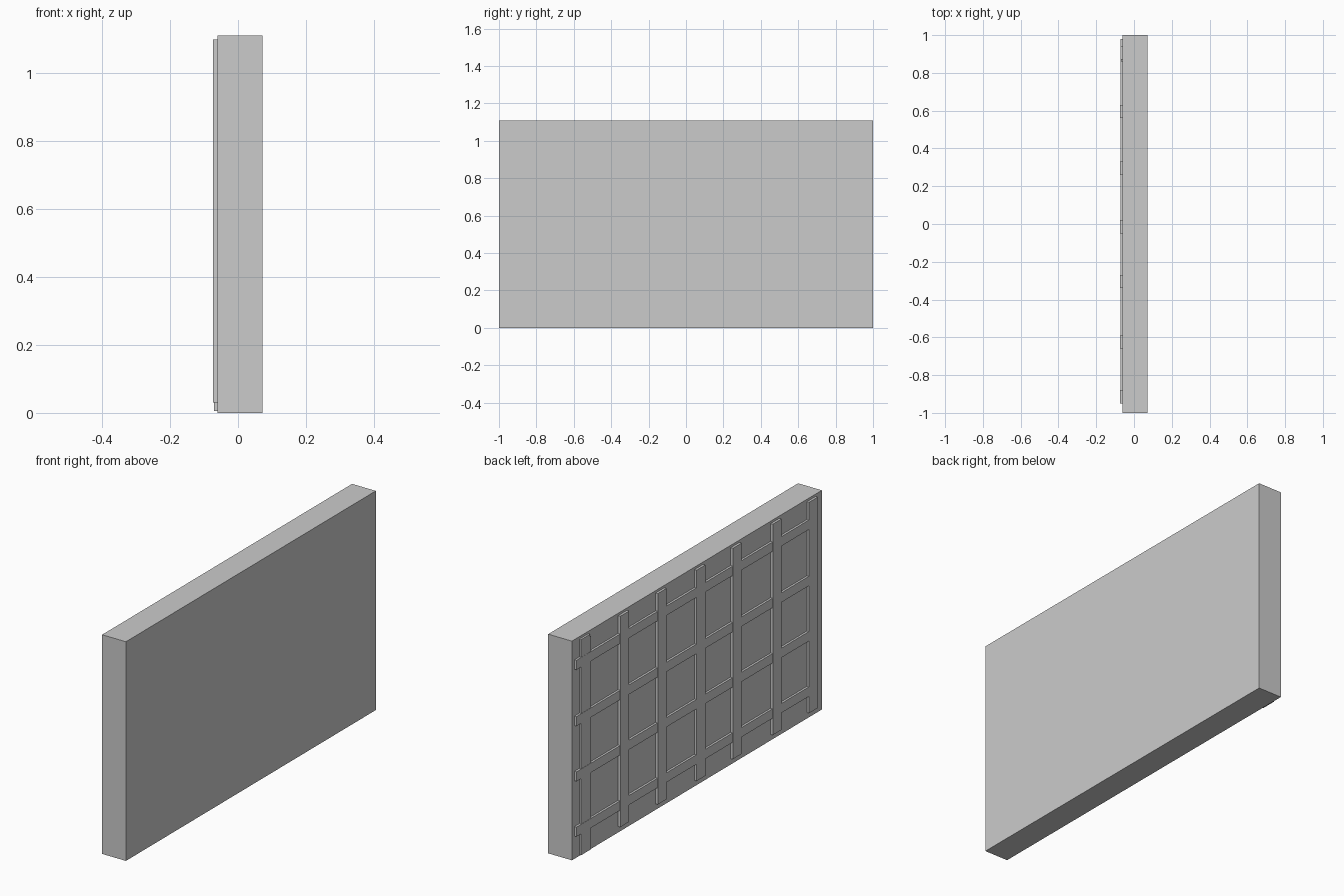
import bpy

if "Cube" in bpy.data.objects:
    bpy.data.objects.remove(bpy.data.objects["Cube"])


def box(name, x, y, z):
    """Axis-aligned box from (min, max) ranges."""
    bpy.ops.mesh.primitive_cube_add(size=1, location=[(a + b) / 2 for a, b in (x, y, z)])
    ob = bpy.context.object
    ob.name = name
    ob.scale = [b - a for a, b in (x, y, z)]
    bpy.ops.object.transform_apply(location=False, rotation=False, scale=True)
    return ob


BACK = -0.061   # face of the slab that carries the lattice

# Main slab
box("wall_panel", (BACK, 0.072), (-1, 1), (0, 1.11))

# Upright lattice strips
for i, y in enumerate((-0.95, -0.66, -0.34, -0.05, 0.26, 0.56)):
    box(f"upright_strip_{i}", (-0.073, BACK + 0.002), (y, y + 0.07), (0.03, 1.098))

# Wider end strip, reaching almost to the bottom edge
box("end_strip", (-0.070, BACK + 0.002), (0.86, 0.94), (0.005, 1.085))
box("end_strip_cap", (-0.071, BACK + 0.002), (0.87, 0.94), (0.03, 1.098))

# Horizontal lattice strips
for i, z in enumerate((0.115, 0.395, 0.675, 0.96)):
    box(f"cross_strip_{i}", (-0.072, BACK + 0.002), (-0.949, 0.98), (z, z + 0.048))
